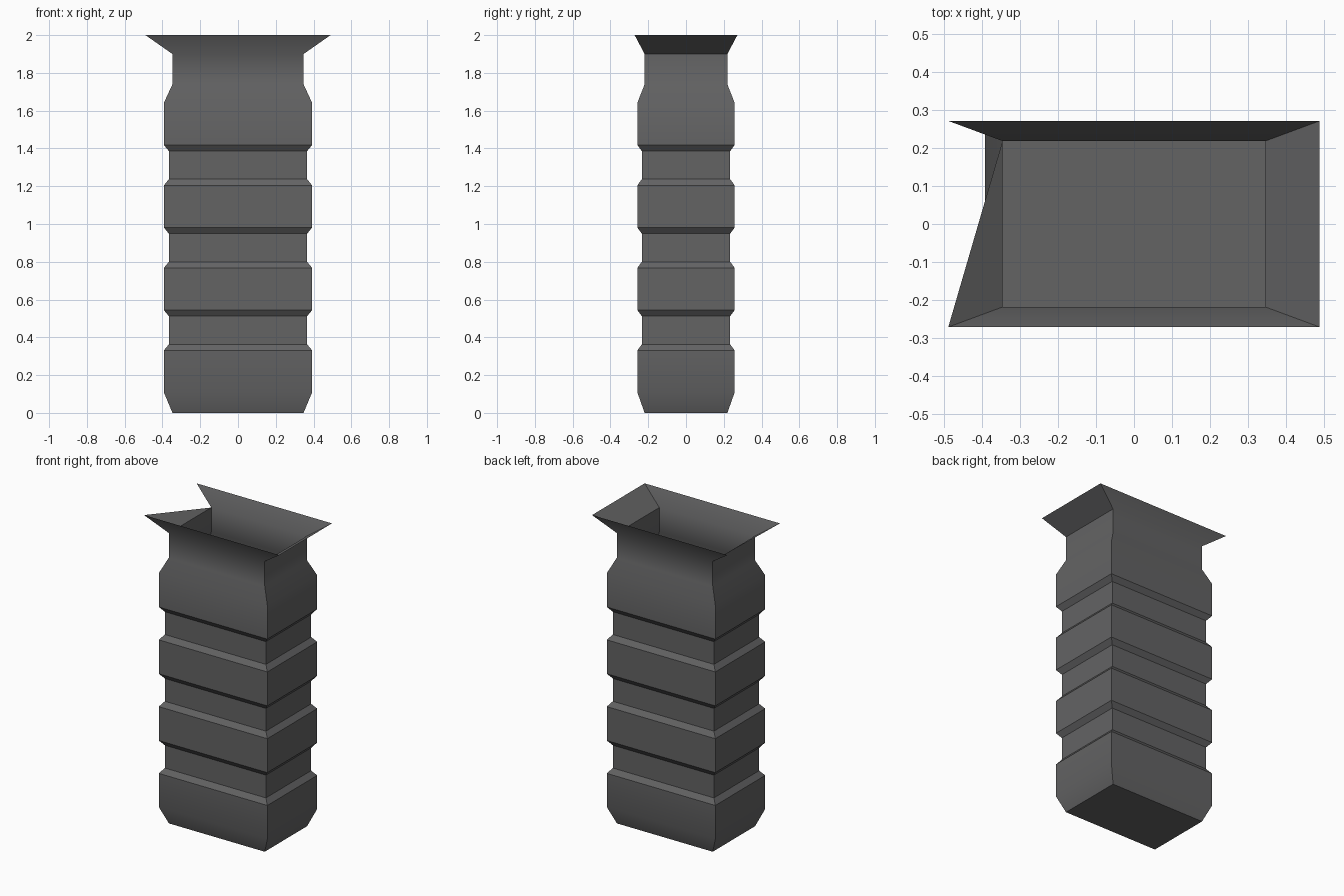
import bpy, bmesh, math

cube = bpy.data.objects.get("Cube")
if cube:
    bpy.data.objects.remove(cube, do_unlink=True)

# Single dark grey material
GREY = (0.125, 0.125, 0.127, 1)
mat = bpy.data.materials.new("dark_grey")
mat.use_nodes = True
mat.diffuse_color = GREY
bsdf = mat.node_tree.nodes["Principled BSDF"]
bsdf.inputs["Base Color"].default_value = GREY
bsdf.inputs["Roughness"].default_value = 0.8

# Half widths (x, y) of the rectangular sections
NECK, WIDE, GROOVE, RIM = (0.347, 0.219), (0.393, 0.258), (0.366, 0.234), (0.49, 0.272)

# Sections from floor to rim, with three grooves around the body
sections = [(0, NECK), (0.11, WIDE)]
for i in range(3):
    base = 0.33 + 0.437 * i
    sections += [(base, WIDE), (base + 0.033, GROOVE),
                 (base + 0.182, GROOVE), (base + 0.215, WIDE)]
sections += [(1.64, WIDE), (1.74, NECK), (1.9, NECK), (2, RIM)]

bm = bmesh.new()


def ring(z, half):
    x, y = half
    return [bm.verts.new((sx * x, sy * y, z))
            for sx, sy in ((-1, -1), (1, -1), (1, 1), (-1, 1))]


rings = [ring(z, half) for z, half in sections]

# Floor, with the top left open
bm.faces.new(rings[0][::-1])

# Side walls and flared collar; the collar is torn on the -x side
for lower, upper in zip(rings, rings[1:]):
    for i in range(4):
        j = (i + 1) % 4
        if upper is rings[-1] and i == 3:
            bm.faces.new((lower[i], lower[j], upper[j]))
        else:
            bm.faces.new((lower[i], lower[j], upper[j], upper[i]))

mesh = bpy.data.meshes.new("ribbed_container")
bm.to_mesh(mesh)
bm.free()
mesh.materials.append(mat)
container = bpy.data.objects.new("ribbed_container", mesh)
bpy.context.collection.objects.link(container)

# Smooth the gentle bends, keep corners and grooves crisp
bpy.ops.object.select_all(action="DESELECT")
container.select_set(True)
bpy.context.view_layer.objects.active = container
bpy.ops.object.shade_smooth_by_angle(angle=math.radians(30))
